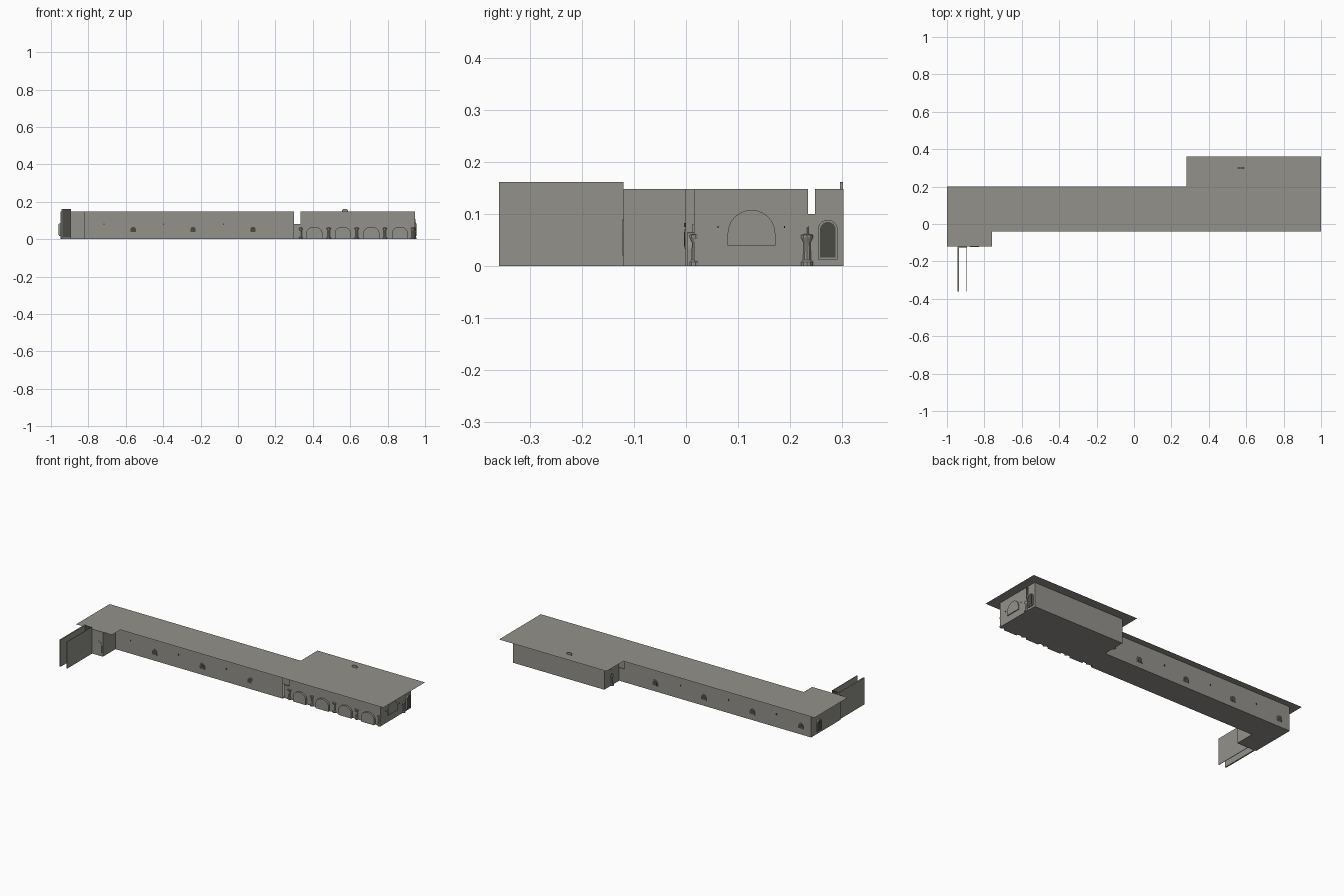
import bpy, bmesh, math
from mathutils import Vector

cube = bpy.data.objects.get("Cube")
if cube:
    bpy.data.objects.remove(cube, do_unlink=True)


def material(name, rgb):
    m = bpy.data.materials.new(name)
    m.use_nodes = True
    col = (*rgb, 1)
    m.diffuse_color = col
    m.node_tree.nodes["Principled BSDF"].inputs["Base Color"].default_value = col
    return m


STONE = material("grey stone", (0.29, 0.285, 0.26))
DARK = material("dark opening", (0.07, 0.07, 0.06))
TOP = 0.148


def finish(name, bm, mat):
    me = bpy.data.meshes.new(name)
    bm.to_mesh(me)
    bm.free()
    me.materials.append(mat)
    ob = bpy.data.objects.new(name, me)
    bpy.context.collection.objects.link(ob)
    return ob


def box(name, lo, hi, mat=STONE):
    bm = bmesh.new()
    bmesh.ops.create_cube(bm, size=1)
    for v in bm.verts:
        v.co = [l + (c + 0.5) * (h - l) for c, l, h in zip(v.co, lo, hi)]
    return finish(name, bm, mat)


def slab(name, outline, z, up=True):
    bm = bmesh.new()
    f = bm.faces.new([bm.verts.new((x, y, z)) for x, y in outline])
    f.normal_update()
    if (f.normal.z > 0) != up:
        f.normal_flip()
    return finish(name, bm, STONE)


def wall(name, path, height=TOP):
    # open run of wall faces, counterclockwise seen from above
    bm = bmesh.new()
    low = [bm.verts.new((x, y, 0)) for x, y in path]
    high = [bm.verts.new((x, y, height)) for x, y in path]
    for i in range(len(path) - 1):
        bm.faces.new((low[i], low[i + 1], high[i + 1], high[i]))
    return finish(name, bm, STONE)


def arch(name, at, normal, width, z0, z1, depth, mat=STONE, rise=None):
    # arched plate standing out of a wall
    n = Vector((*normal, 0))
    u = Vector((-n.y, n.x, 0))
    r = width / 2
    rise = rise or r
    prof = [(-r, z0), (r, z0)]
    for i in range(13):
        t = math.pi * i / 12
        prof.append((r * math.cos(t), z1 - rise + rise * math.sin(t)))
    bm = bmesh.new()
    base = Vector((*at, 0))
    f = bm.faces.new([bm.verts.new(base + u * a + Vector((0, 0, z))) for a, z in prof])
    out = bmesh.ops.extrude_face_region(bm, geom=[f])["geom"]
    for v in out:
        if isinstance(v, bmesh.types.BMVert):
            v.co += n * depth
    bmesh.ops.recalc_face_normals(bm, faces=bm.faces)
    return finish(name, bm, mat)


def window(name, at, normal, width, z0, z1, depth, rim=0.004):
    # stone surround with a dark opening
    arch(name + "_surround", at, normal, width, z0, z1, depth)
    face = Vector(at) + Vector(normal) * depth
    arch(name + "_opening", face, normal, width - 2 * rim, z0 + rim, z1 - rim, 0.001, DARK)


def column(name, x, y):
    # turned column with a pointed finial
    prof = [(0.012, 0), (0.012, 0.008), (0.008, 0.012), (0.007, 0.045),
            (0.012, 0.055), (0.012, 0.06), (0.003, 0.062), (0.003, 0.075)]
    bm = bmesh.new()
    n = 10
    rings = [[bm.verts.new((x + r * math.cos(2 * math.pi * k / n),
                            y + r * math.sin(2 * math.pi * k / n), z))
              for k in range(n)] for r, z in prof]
    tip = bm.verts.new((x, y, 0.083))
    for a, b in zip(rings, rings[1:]):
        for k in range(n):
            j = (k + 1) % n
            bm.faces.new((a[k], a[j], b[j], b[k]))
    for k in range(n):
        bm.faces.new((rings[-1][k], rings[-1][(k + 1) % n], tip))
    bm.faces.new(rings[0][::-1])
    return finish(name, bm, STONE)


# Roof and floors
slab("roof", [(-1, 0.2), (-1, -0.12), (-0.76, -0.12), (-0.76, -0.04),
              (1, -0.04), (1, 0.36), (0.28, 0.36), (0.28, 0.2)], TOP)
corridor = [(0.3, 0.16), (-0.95, 0.16), (-0.95, -0.12), (-0.82, -0.12), (-0.82, 0), (0.3, 0)]
slab("corridor_floor", corridor, 0, False)
slab("hall_floor", [(0.3, 0.015), (0.945, 0.015), (0.945, 0.303), (0.335, 0.303),
                    (0.335, 0.16), (0.3, 0.16)], 0, False)

# Walls
wall("corridor_walls", corridor)
wall("hall_front_walls", [(0.335, 0.015), (0.945, 0.015), (0.945, 0.235)])
wall("hall_back_walls", [(0.945, 0.248), (0.945, 0.303), (0.335, 0.303), (0.335, 0.248)])
wall("hall_inner_wall", [(0.335, 0.235), (0.335, 0.16)])
for i, y in enumerate((0.012, 0.155)):
    box(f"joint_low_wall_{i}", (0.3, y, 0), (0.335, y + 0.005, 0.08))
for i, x in enumerate((0.335, 0.938)):
    box(f"gap_low_wall_{i}", (x, 0.235, 0), (x + 0.005, 0.248, 0.1))

# Free-standing passage walls at the far end
box("passage_outer_wall", (-0.943, -0.36, 0), (-0.935, -0.12, 0.162))
box("passage_inner_wall", (-0.895, -0.36, 0), (-0.892, -0.12, 0.162))
box("passage_end_panel", (-0.935, -0.126, 0.01), (-0.895, -0.121, 0.16), DARK)
arch("leg_doorway", (-0.853, -0.12), (0, -1), 0.05, 0.02, 0.09, 0.002)

# Corridor windows
for i, x in enumerate((-0.56, -0.24, 0.08)):
    window(f"front_window_{i}", (x, 0), (0, -1), 0.036, 0.034, 0.07, 0.003)
for i, x in enumerate((-0.88, -0.555, -0.23, 0.095)):
    window(f"back_window_{i}", (x, 0.16), (0, 1), 0.036, 0.034, 0.07, 0.003)
window("end_window", (-0.95, 0.09), (-1, 0), 0.04, 0.017, 0.085, 0.008)

# Hall arches, columns and windows
for i in range(4):
    x = 0.408 + 0.1525 * i
    arch(f"hall_arch_{i}", (x, 0.015), (0, -1), 0.086, 0, 0.066, 0.012, rise=0.034)
for i in range(5):
    column(f"front_column_{i}", 0.335 + 0.15 * i, 0.018)
column("side_column", 0.943, 0.233)
column("inner_column", 0.335, 0.233)
arch("side_blind_arch", (0.945, 0.126), (1, 0), 0.092, 0.04, 0.108, 0.005)
window("side_window", (0.945, 0.273), (1, 0), 0.038, 0.013, 0.089, 0.008)

# Small wall brackets
for i, y in enumerate((0.062, 0.19)):
    box(f"side_bracket_{i}", (0.945, y - 0.001, 0.073), (0.949, y + 0.001, 0.077), DARK)
for i, x in enumerate((-0.72, -0.4, -0.08)):
    box(f"front_bracket_{i}", (x, -0.004, 0.075), (x + 0.005, 0, 0.083), DARK)
    box(f"back_bracket_{i}", (x, 0.16, 0.075), (x + 0.005, 0.164, 0.083), DARK)

# Arch crest showing above the hall roof
arch("roof_crest", (0.572, 0.302), (0, -1), 0.034, TOP - 0.004, 0.162, 0.006, rise=0.012)
